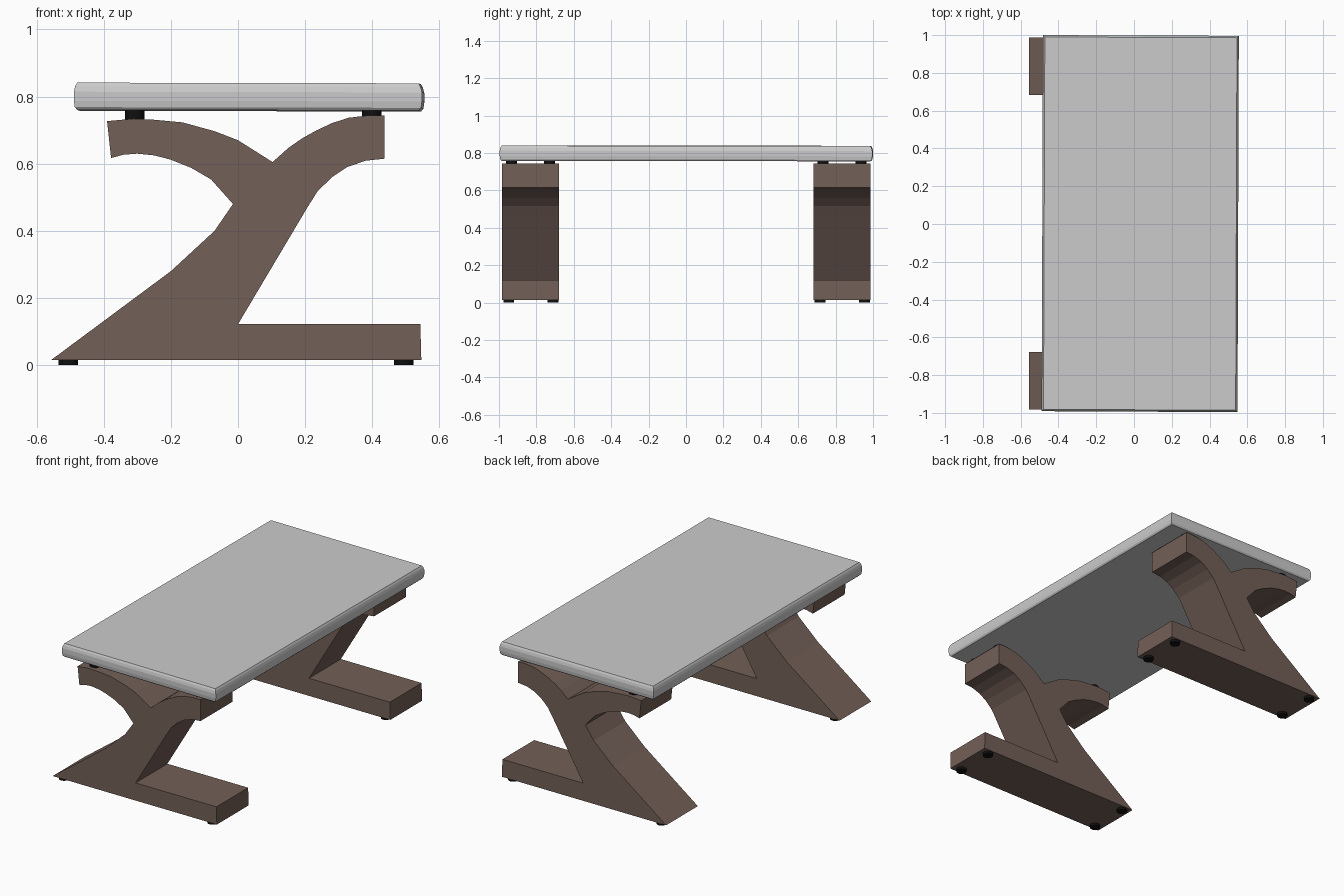
import bpy, bmesh
from mathutils import Vector

if "Cube" in bpy.data.objects:
    bpy.data.objects.remove(bpy.data.objects["Cube"])


def material(name, color):
    m = bpy.data.materials.new(name)
    m.diffuse_color = (*color, 1)
    m.use_nodes = True
    m.node_tree.nodes["Principled BSDF"].inputs["Base Color"].default_value = m.diffuse_color
    return m


brown = material("brown_wood", (0.17, 0.115, 0.095))
black = material("black_rubber", (0.005, 0.005, 0.005))


def loft(name, rings, mat=None):
    """Join matching closed rings with side faces and cap both ends."""
    bm = bmesh.new()
    vs = [[bm.verts.new(p) for p in ring] for ring in rings]
    n = len(vs[0])
    for a, b in zip(vs, vs[1:]):
        for i in range(n):
            bm.faces.new((a[i], a[(i + 1) % n], b[(i + 1) % n], b[i]))
    bm.faces.new(vs[0])
    bm.faces.new(vs[-1])
    bmesh.ops.recalc_face_normals(bm, faces=bm.faces)
    me = bpy.data.meshes.new(name)
    bm.to_mesh(me)
    bm.free()
    ob = bpy.data.objects.new(name, me)
    bpy.context.collection.objects.link(ob)
    if mat:
        me.materials.append(mat)
    return ob


def pad(name, x, y, z0, z1, r=0.029):
    bpy.ops.mesh.primitive_cylinder_add(vertices=24, radius=r, depth=z1 - z0,
                                        location=(x, y, (z0 + z1) / 2))
    ob = bpy.context.object
    ob.name = name
    ob.data.materials.append(black)
    bpy.ops.object.shade_smooth_by_angle()


# Leg side profile (x, z): foot, slanted stem, two curved arms
PROFILE = [
    (-0.557, 0.015), (0.546, 0.015), (0.543, 0.122), (0.0, 0.122),
    (0.205, 0.467), (0.237, 0.518), (0.28, 0.56), (0.325, 0.59),
    (0.38, 0.609), (0.437, 0.615), (0.437, 0.744), (0.39, 0.744),
    (0.33, 0.737), (0.28, 0.721), (0.235, 0.70), (0.19, 0.675),
    (0.15, 0.647), (0.103, 0.605),
    (0.0, 0.67), (-0.07, 0.697), (-0.165, 0.723), (-0.25, 0.731),
    (-0.31, 0.734), (-0.39, 0.727), (-0.378, 0.617), (-0.34, 0.627),
    (-0.30, 0.63), (-0.25, 0.625), (-0.20, 0.612), (-0.14, 0.588),
    (-0.08, 0.553), (-0.015, 0.48), (-0.07, 0.40), (-0.20, 0.28),
]

for side, y0, y1 in (("front", -0.983, -0.678), ("back", 0.682, 0.987)):
    loft(side + "_leg", [[(x, y, z) for x, z in PROFILE] for y in (y0, y1)], brown)
    for y in (y0 + 0.035, y1 - 0.033):
        # Feet under the leg
        for x in (-0.505, 0.493):
            pad(side + "_foot", x, y, 0.0, 0.02)
    for y in (y0 + 0.05, y1 - 0.052):
        # Spacers holding the top
        pad(side + "_spacer", -0.308, y, 0.728, 0.766)
        pad(side + "_spacer", 0.398, y, 0.74, 0.762)

# Table top: slightly skewed slab with bulged edges
CORNERS = [(-0.489, -0.991), (0.548, -0.996), (0.555, 0.996), (-0.482, 1.0)]
EDGE = [(0.758, 0.010), (0.766, 0.003), (0.785, 0.0),
        (0.812, 0.0), (0.828, 0.004), (0.839, 0.010)]
rings = []
for z, inset in EDGE:
    rings.append([Vector((x - inset * (1 if x > 0 else -1),
                          y - inset * (1 if y > 0 else -1),
                          z - 0.0015 * y - 0.002 * x)) for x, y in CORNERS])
loft("table_top", rings)
